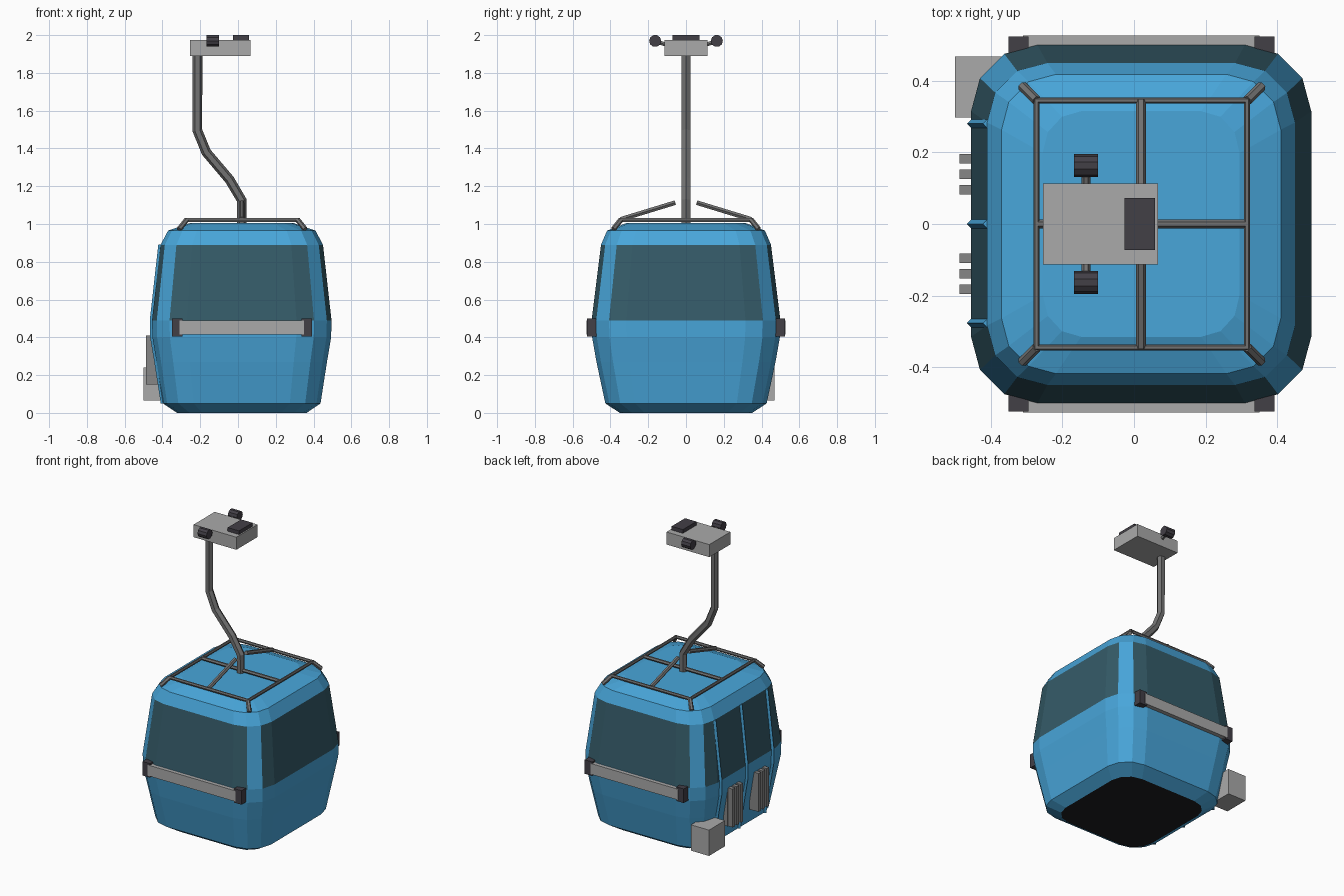
import bpy, bmesh
from math import sin, cos, pi, radians
from mathutils import Matrix, Vector

if "Cube" in bpy.data.objects:
    bpy.data.objects.remove(bpy.data.objects["Cube"])

CX = 0.02  # cabin centre in x


def mat(name, r, g, b):
    m = bpy.data.materials.new(name)
    m.diffuse_color = (r, g, b, 1)
    m.use_nodes = True
    m.node_tree.nodes["Principled BSDF"].inputs["Base Color"].default_value = m.diffuse_color
    return m


BLUE = mat("blue_paint", 0.065, 0.38, 0.70)
GLASS = mat("dark_glass", 0.035, 0.105, 0.14)
BLACK = mat("black_floor", 0.012, 0.012, 0.014)
RUBBER = mat("dark_rubber", 0.055, 0.05, 0.062)
STEEL = mat("dark_steel", 0.17, 0.17, 0.17)
ALLOY = mat("light_alloy", 0.40, 0.40, 0.40)
SLAT = mat("mid_grey", 0.24, 0.24, 0.24)


def add_mesh(name, bm, *mats):
    bmesh.ops.recalc_face_normals(bm, faces=bm.faces)
    me = bpy.data.meshes.new(name)
    bm.to_mesh(me)
    bm.free()
    ob = bpy.data.objects.new(name, me)
    bpy.context.collection.objects.link(ob)
    for m in mats:
        me.materials.append(m)
    return ob


def box(name, x, y, z, m):
    """Box from (min, max) ranges."""
    bm = bmesh.new()
    c = [(a + b) / 2 for a, b in (x, y, z)]
    s = [abs(b - a) for a, b in (x, y, z)]
    bmesh.ops.create_cube(bm, size=1, matrix=Matrix.Translation(c) @ Matrix.Diagonal((*s, 1)))
    return add_mesh(name, bm, m)


def cylinder(name, centre, radius, length, m, sides=10):
    """Cylinder lying along x."""
    bm = bmesh.new()
    bmesh.ops.create_cone(bm, cap_ends=True, segments=sides, radius1=radius, radius2=radius, depth=length,
                          matrix=Matrix.Translation(centre) @ Matrix.Rotation(pi / 2, 4, 'Y'))
    return add_mesh(name, bm, m)


def tube(name, pts, radius, m, res=1, cyclic=False):
    """Low-poly pipe along a path."""
    cu = bpy.data.curves.new(name, 'CURVE')
    cu.dimensions = '3D'
    cu.bevel_depth, cu.bevel_resolution, cu.use_fill_caps = radius, res, True
    sp = cu.splines.new('POLY')
    sp.points.add(len(pts) - 1)
    for p, co in zip(sp.points, pts):
        p.co = (*co, 1)
    sp.use_cyclic_u, sp.use_smooth = cyclic, False
    ob = bpy.data.objects.new(name, cu)
    bpy.context.collection.objects.link(ob)
    cu.materials.append(m)
    bpy.ops.object.select_all(action='DESELECT')
    ob.select_set(True)
    bpy.context.view_layer.objects.active = ob
    bpy.ops.object.convert(target='MESH')
    return bpy.context.object


# Cabin shell: rounded rectangle rings (z, half x, half y)
RINGS = [(0.0, 0.343, 0.35), (0.05, 0.417, 0.427), (0.27, 0.451, 0.474), (0.40, 0.473, 0.497),
         (0.49, 0.475, 0.50), (0.89, 0.43, 0.45), (0.965, 0.39, 0.418), (1.005, 0.275, 0.315)]


def ring(z, hx, hy):
    pts = []
    for k, (sx, sy) in enumerate(((1, 1), (-1, 1), (-1, -1), (1, -1))):
        for i in range(4):
            a = radians(90 * k + 30 * i)
            pts.append((CX + hx * (0.61 * sx + 0.39 * cos(a)), hy * (0.63 * sy + 0.37 * sin(a)), z))
    return pts


bm = bmesh.new()
loops = [[bm.verts.new(p) for p in ring(*r)] for r in RINGS]
for j, (lo, hi) in enumerate(zip(loops, loops[1:])):
    for i in range(16):
        n = (i + 1) % 16
        f = bm.faces.new((lo[i], lo[n], hi[n], hi[i]))
        # glass band everywhere but the four corner posts
        f.material_index = 1 if j == 4 and i % 4 != 1 else 0
bm.faces.new(loops[0]).material_index = 2
bm.faces.new(loops[-1])
add_mesh("cabin_shell", bm, BLUE, GLASS, BLACK)

# Door mullions following the left wall
for i, y in enumerate((-0.277, 0, 0.28)):
    tube(f"door_mullion_{i}", [(CX - hx, y, z) for z, hx, _ in RINGS[1:6]], 0.012, BLUE, res=0)

# Bumper bars on front and back
for s, side in ((-1, "front"), (1, "back")):
    box(f"{side}_bumper_bar", (-0.31, 0.35), (s * 0.46, s * 0.526), (0.415, 0.488), ALLOY)
    for x, end in ((-0.322, "left"), (0.365, "right")):
        box(f"{side}_bumper_cap_{end}", (x - 0.028, x + 0.028), (s * 0.455, s * 0.524), (0.405, 0.50), RUBBER)

# Ski racks on the doors
for s, side in ((-1, "front"), (1, "rear")):
    box(f"{side}_rack_plate", (-0.453, -0.42), (s * 0.08, s * 0.20), (0.15, 0.41), SLAT)
    for i in range(3):
        y = s * 0.139 + (i - 1) * 0.043
        box(f"{side}_rack_slat_{i}", (-0.487, -0.42), (y - 0.013, y + 0.013), (0.15, 0.41), SLAT)

# Step box beside the door
box("door_drive_box", (-0.50, -0.365), (0.297, 0.468), (0.065, 0.24), ALLOY)

# Roof frame
X0, X1, Y, Z = -0.272, 0.316, 0.345, 1.022
tube("roof_frame", [(X0, -Y, Z), (X1, -Y, Z), (X1, Y, Z), (X0, Y, Z)], 0.012, STEEL, cyclic=True)
tube("roof_cross_bar", [(X0, 0, Z), (X1, 0, Z)], 0.012, STEEL)
for sx, x in ((-1, X0), (1, X1)):
    for sy in (-1, 1):
        tube(f"roof_frame_foot_{sx}_{sy}", [(x, sy * Y, Z), (x + sx * 0.04, sy * (Y + 0.04), 0.972)], 0.014, STEEL)
for s in (-1, 1):
    tube(f"hanger_strut_{s}", [(CX, s * Y, 1.025), (CX, s * 0.057, 1.113)], 0.014, STEEL)

# Hanger arm
PATH = [(0.02, 1.0), (0.02, 1.125), (-0.045, 1.235), (-0.168, 1.38), (-0.215, 1.495), (-0.215, 1.90)]
tube("hanger_arm", [(x, 0, z) for x, z in PATH], 0.026, STEEL)

# Cable grip with pad and rollers
box("grip_block", (-0.254, 0.067), (-0.113, 0.113), (1.89, 1.975), ALLOY)
box("grip_pad", (-0.027, 0.058), (-0.072, 0.072), (1.97, 2.0), RUBBER)
for s in (-1, 1):
    tube(f"roller_axle_{s}", [(-0.134, s * 0.10, 1.947), (-0.134, s * 0.163, 1.969)], 0.012, STEEL)
    cylinder(f"grip_roller_{s}", (-0.134, s * 0.163, 1.969), 0.032, 0.067, RUBBER)
